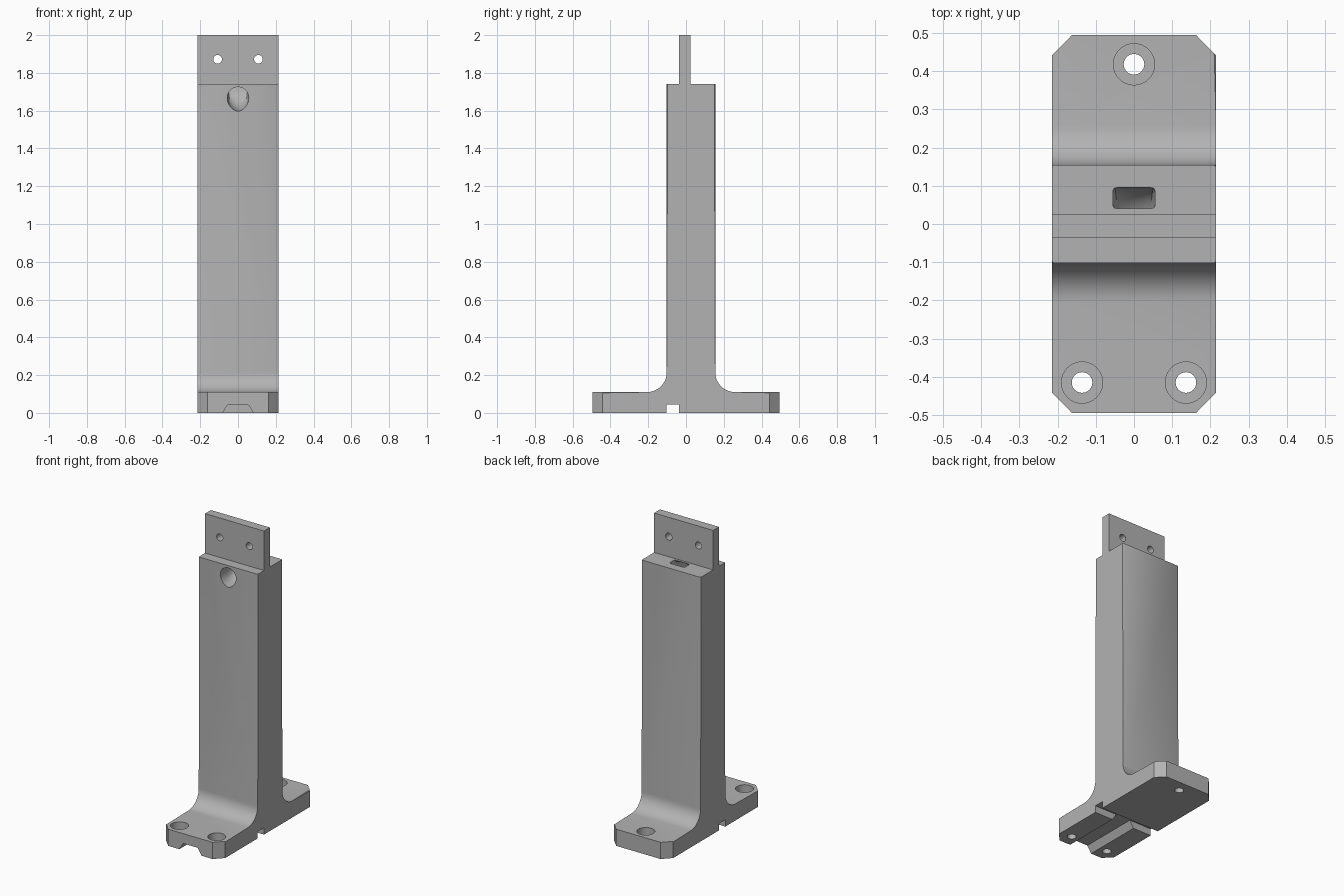
import bpy, bmesh
from math import sin, cos, pi, radians
from mathutils import Vector

if "Cube" in bpy.data.objects:
    bpy.data.objects.remove(bpy.data.objects["Cube"])

HALF_W, HALF_L = 0.215, 0.495
BASE_H, COL_H, TOP = 0.11, 1.74, 2.0
COL_FRONT, COL_BACK = -0.102, 0.155
FILLET = 0.105

grey = bpy.data.materials.new("machined grey")
grey.use_nodes = True
GREY = (0.45, 0.45, 0.45, 1)
grey.diffuse_color = GREY
grey.node_tree.nodes["Principled BSDF"].inputs["Base Color"].default_value = GREY


def make_object(name, bm):
    bmesh.ops.recalc_face_normals(bm, faces=bm.faces)
    mesh = bpy.data.meshes.new(name)
    bm.to_mesh(mesh)
    bm.free()
    mesh.materials.append(grey)
    obj = bpy.data.objects.new(name, mesh)
    bpy.context.collection.objects.link(obj)
    return obj


def loft(rings):
    """Closed skin through equal-sized rings of points."""
    bm = bmesh.new()
    rows = [[bm.verts.new(p) for p in ring] for ring in rings]
    n = len(rows[0])
    for a, b in zip(rows, rows[1:]):
        for i in range(n):
            j = (i + 1) % n
            bm.faces.new((a[i], a[j], b[j], b[i]))
    bm.faces.new(rows[0])
    bm.faces.new(rows[-1])
    return bm


def prism(points, offset):
    pts = [Vector(p) for p in points]
    return loft([pts, [p + Vector(offset) for p in pts]])


def cylinder(center, radius, length, axis, segments=32):
    """Cylinder starting at center and running along y or z."""
    ring = []
    for i in range(segments):
        u, v = radius * cos(2 * pi * i / segments), radius * sin(2 * pi * i / segments)
        ring.append(Vector(center) + Vector((u, v, 0) if axis == "z" else (u, 0, v)))
    return prism(ring, (0, 0, length) if axis == "z" else (0, length, 0))


def cut(target, bm):
    cutter = make_object("cutter", bm)
    cutter.hide_render = True
    mod = target.modifiers.new("cut", "BOOLEAN")
    mod.operation, mod.solver, mod.object = "DIFFERENCE", "EXACT", cutter
    bpy.context.view_layer.objects.active = target
    bpy.ops.object.modifier_apply(modifier=mod.name)
    bpy.data.objects.remove(cutter)


def fillet(wall, side):
    """Concave foot from the base top up to the column wall."""
    cy, cz = wall + side * FILLET, BASE_H + FILLET
    return [(cy - side * FILLET * sin(a), cz - FILLET * cos(a))
            for a in (i * pi / 24 for i in range(13))]


# Side profile of base, column and mounting tab, extruded across the width
profile = [(-HALF_L, 0), (-HALF_L, BASE_H)]
profile += fillet(COL_FRONT, -1)
profile += [(COL_FRONT, COL_H), (-0.036, COL_H), (-0.036, TOP), (0.025, TOP),
            (0.025, COL_H), (COL_BACK, COL_H)]
profile += fillet(COL_BACK, 1)[::-1]
profile += [(HALF_L, BASE_H), (HALF_L, 0)]
bm = prism([(-HALF_W, y, z) for y, z in profile], (2 * HALF_W, 0, 0))

# Fine chamfer down the column corners and around the foot
edges = []
for e in bm.edges:
    a, b = (v.co for v in e.verts)
    low, high = min(a.z, b.z), max(a.z, b.z)
    if abs(a.x - b.x) < 1e-4 and low > BASE_H - 0.001 and high < COL_H + 0.001 \
            and low < COL_H - 0.001:
        edges.append(e)
bmesh.ops.bevel(bm, geom=edges, offset=0.005, segments=1, affect="EDGES")
stand = make_object("stand", bm)

# Clipped base corners
for sx in (-1, 1):
    for sy in (-1, 1):
        x, y = sx * HALF_W, sy * HALF_L
        cut(stand, prism([(x - sx * 0.082, y + sy * 0.03, -0.1),
                          (x + sx * 0.03, y - sy * 0.085, -0.1),
                          (x + sx * 0.03, y + sy * 0.03, -0.1)], (0, 0, 0.4)))

# Cross groove under the base
cut(stand, prism([(-0.3, -0.102, -0.05), (-0.3, -0.102, 0.045),
                  (-0.3, -0.036, 0.045), (-0.3, -0.036, -0.05)], (0.6, 0, 0)))

# Tapered channel from the front edge to the groove
cut(stand, prism([(-0.113, -0.6, -0.05), (-0.053, -0.6, 0.045),
                  (0.053, -0.6, 0.045), (0.113, -0.6, -0.05)], (0, 0.53, 0)))

# Counterbored bolt holes
for x, y in ((-0.136, -0.415), (0.136, -0.415), (0, 0.418)):
    cut(stand, cylinder((x, y, -0.1), 0.027, 0.4, "z"))
    cut(stand, cylinder((x, y, 0.055), 0.054, 0.2, "z"))

# Tab holes
for x in (-0.108, 0.108):
    cut(stand, cylinder((x, -0.2, 1.872), 0.023, 0.4, "y"))

# Curved cable passage from the egg-shaped front opening to the top slot
N, STEPS = 40, 10
mouth, slot = [], []
for i in range(N):
    c, s = cos(2 * pi * i / N), sin(2 * pi * i / N)
    narrow = 1 if s > 0 else 1 - 0.14 * s * s
    mouth.append(Vector((0.057 * c * narrow, COL_FRONT, 1.668 + (0.057 if s > 0 else 0.07) * s)))
    k = (abs(c) ** 10 + abs(s) ** 10) ** -0.1
    slot.append(Vector((0.055 * c * k, 0.068 - 0.028 * s * k, COL_H)))
rings = [[p + Vector((0, -0.05, 0)) for p in mouth]]
for step in range(STEPS + 1):
    t = step / STEPS
    ring = []
    for p, q in zip(mouth, slot):
        bend = Vector(((p.x + q.x) / 2, q.y, p.z))
        ring.append(p * (1 - t) ** 2 + bend * 2 * t * (1 - t) + q * t * t)
    rings.append(ring)
rings.append([p + Vector((0, 0, 0.05)) for p in slot])
cut(stand, loft(rings))

# Smooth fillets and bores, crisp machined edges
bpy.ops.object.select_all(action="DESELECT")
stand.select_set(True)
bpy.context.view_layer.objects.active = stand
bpy.ops.object.shade_smooth_by_angle(angle=radians(30))
